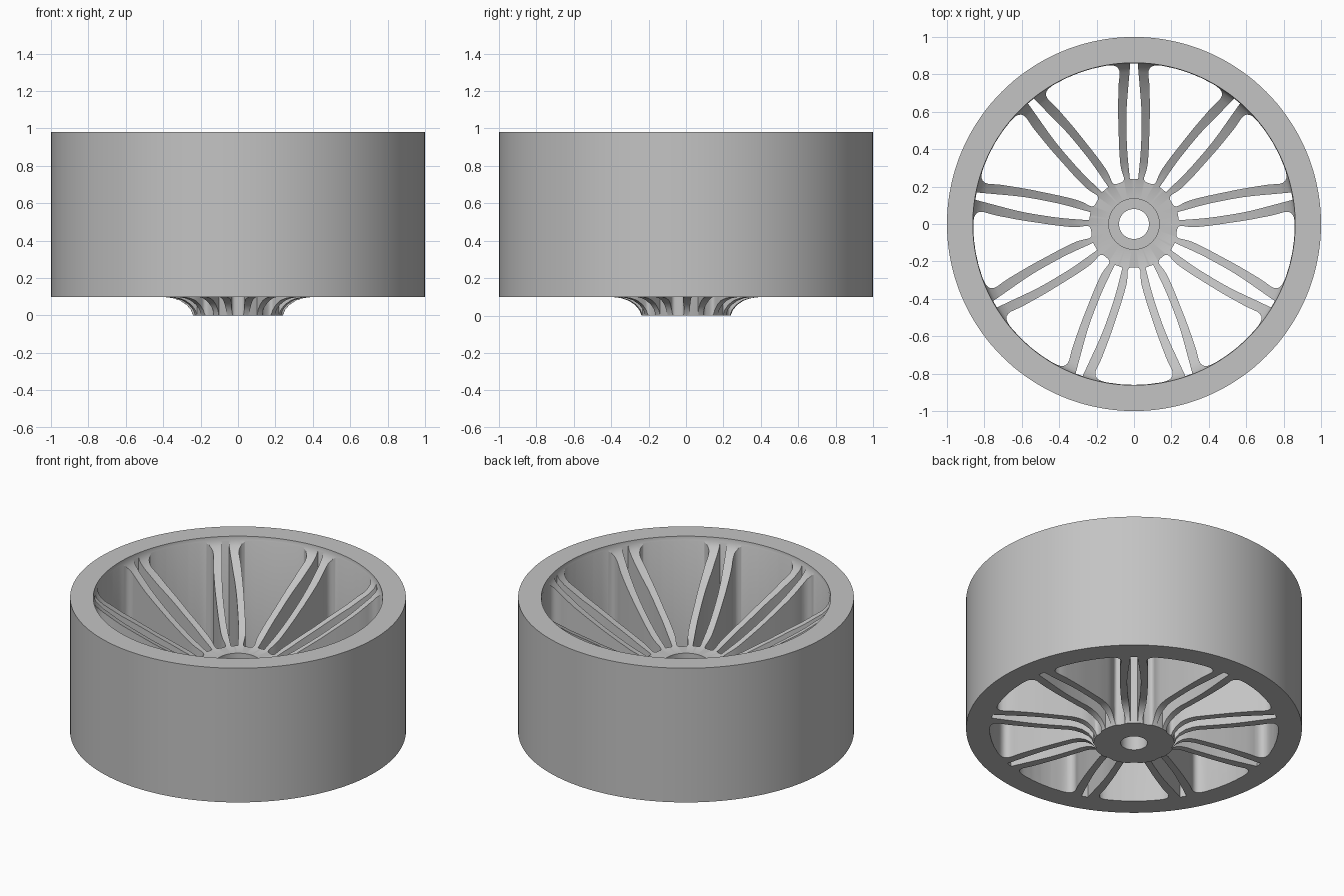
import bpy, bmesh, math
from mathutils import Vector, Matrix

if "Cube" in bpy.data.objects:
    bpy.data.objects.remove(bpy.data.objects["Cube"])

PAIRS = 9
SEGMENTS = 144

metal = bpy.data.materials.new("grey_metal")
metal.use_nodes = True
GREY = (0.55, 0.55, 0.55, 1)
metal.diffuse_color = GREY
metal.node_tree.nodes["Principled BSDF"].inputs["Base Color"].default_value = GREY


def make_object(name, bm):
    bmesh.ops.recalc_face_normals(bm, faces=bm.faces[:])
    mesh = bpy.data.meshes.new(name)
    bm.to_mesh(mesh)
    bm.free()
    mesh.materials.append(metal)
    obj = bpy.data.objects.new(name, mesh)
    bpy.context.collection.objects.link(obj)
    return obj


def rounded(corners, steps=6):
    """Soften each (x, y, cut) corner of a closed outline."""
    out = []
    for i, (x, y, cut) in enumerate(corners):
        p = Vector((x, y))
        if cut == 0:
            out.append(p)
            continue
        before = Vector(corners[i - 1][:2])
        after = Vector(corners[(i + 1) % len(corners)][:2])
        a = p + (before - p).normalized() * cut
        b = p + (after - p).normalized() * cut
        for s in range(steps + 1):
            t = s / steps
            out.append(a * (1 - t) ** 2 + p * 2 * t * (1 - t) + b * t * t)
    return out


def mirrored(half):
    return half + [(-x, y, c) for x, y, c in reversed(half) if x > 0]


def add_prism(bm, outline, angle):
    turn = Matrix.Rotation(angle, 3, 'Z')
    verts = [bm.verts.new(turn @ Vector((p.x, p.y, -0.2))) for p in outline]
    base = bm.faces.new(verts)
    grown = bmesh.ops.extrude_face_region(bm, geom=[base])["geom"]
    top = [g for g in grown if isinstance(g, bmesh.types.BMVert)]
    bmesh.ops.translate(bm, verts=top, vec=(0, 0, 1.4))


# Wheel body: barrel, dished face and hub revolved as one solid
profile = [
    (0.08, 0), (0.24, 0), (0.252, 0.03), (0.275, 0.057), (0.31, 0.08),
    (0.35, 0.093), (0.39, 0.098), (1, 0.098), (1, 0.98), (0.862, 0.98),
    (0.86, 0.955), (0.845, 0.925), (0.81, 0.89), (0.7, 0.812), (0.5, 0.69),
    (0.34, 0.6), (0.24, 0.55), (0.135, 0.55), (0.135, 0.51), (0.08, 0.51),
]
bm = bmesh.new()
ring = [bm.verts.new((r, 0, z)) for r, z in profile]
edges = [bm.edges.new((ring[i - 1], ring[i])) for i in range(len(ring))]
bmesh.ops.spin(bm, geom=ring + edges, cent=(0, 0, 0), axis=(0, 0, 1),
               angle=math.tau, steps=SEGMENTS)
bmesh.ops.remove_doubles(bm, verts=bm.verts[:], dist=0.0002)
wheel = make_object("wheel", bm)

# Openings: wide windows between spoke pairs, slim slots inside each pair
window = rounded(mirrored([
    (0.034, 0.232, 0.025), (0.036, 0.31, 0.03), (0.062, 0.403, 0.04),
    (0.125, 0.593, 0.05), (0.182, 0.742, 0.04), (0.232, 0.828, 0.075),
    (0.14, 0.848, 0), (0.07, 0.857, 0), (0, 0.86, 0),
]))
slot = rounded(mirrored([
    (0.022, 0.24, 0), (0.038, 0.4, 0.06), (0.042, 0.6, 0.08), (0.02, 0.858, 0),
]))
bm = bmesh.new()
for k in range(PAIRS):
    angle = math.tau * k / PAIRS
    add_prism(bm, slot, angle)
    add_prism(bm, window, angle + math.pi / PAIRS)
cutter = make_object("opening_cutter", bm)

cut = wheel.modifiers.new("openings", 'BOOLEAN')
cut.operation = 'DIFFERENCE'
cut.solver = 'EXACT'
cut.object = cutter
bpy.ops.object.select_all(action='DESELECT')
bpy.context.view_layer.objects.active = wheel
wheel.select_set(True)
bpy.ops.object.modifier_apply(modifier=cut.name)
bpy.data.objects.remove(cutter)
bpy.ops.object.shade_smooth_by_angle(angle=math.radians(30))
